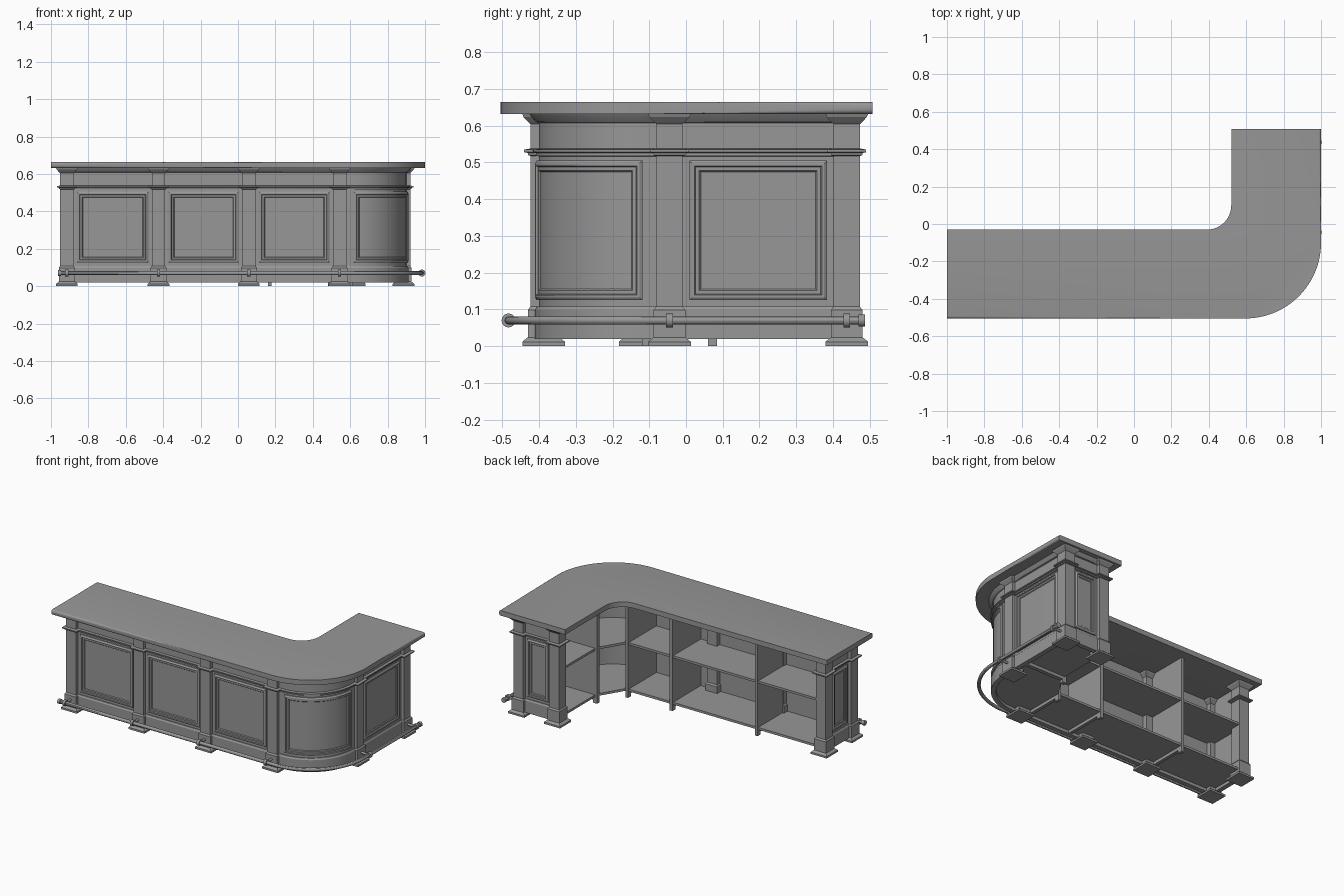
import bpy, bmesh, math
from mathutils import Vector

if "Cube" in bpy.data.objects:
    bpy.data.objects.remove(bpy.data.objects["Cube"])

grey = bpy.data.materials.new("plain grey")
grey.use_nodes = True
grey.diffuse_color = (0.31, 0.31, 0.31, 1)
grey.node_tree.nodes["Principled BSDF"].inputs["Base Color"].default_value = grey.diffuse_color

CENTRE = Vector((0.6, -0.1))   # centre of the rounded corner
WALL_R = 0.3
TOP = 0.632                    # underside of the counter
SOUTH, EAST, NORTH, WEST = (Vector(v) for v in ((0, -1), (1, 0), (0, 1), (-1, 0)))


def finish(name, bm, smooth=False, recalc=True):
    if recalc:
        bmesh.ops.recalc_face_normals(bm, faces=bm.faces)
    mesh = bpy.data.meshes.new(name)
    bm.to_mesh(mesh)
    bm.free()
    mesh.materials.append(grey)
    ob = bpy.data.objects.new(name, mesh)
    bpy.context.collection.objects.link(ob)
    if smooth:
        bpy.ops.object.select_all(action="DESELECT")
        ob.select_set(True)
        bpy.context.view_layer.objects.active = ob
        bpy.ops.object.shade_smooth_by_angle(angle=math.radians(30))
    return ob


def arc(centre, r, a0, a1, n=20):
    angles = [math.radians(a0 + (a1 - a0) * i / n) for i in range(n + 1)]
    return [Vector((centre[0] + r * math.cos(a), centre[1] + r * math.sin(a))) for a in angles]


def loft(bm, rings, capped=True):
    loops = [[bm.verts.new(p) for p in ring] for ring in rings]
    for a, b in zip(loops, loops[1:]):
        for i in range(len(a)):
            j = (i + 1) % len(a)
            bm.faces.new((a[i], a[j], b[j], b[i]))
    if capped:
        bm.faces.new(loops[0][::-1])
        bm.faces.new(loops[-1])
    return loops


def prism(name, outline, z0, z1):
    bm = bmesh.new()
    loft(bm, [[(p[0], p[1], z) for p in outline] for z in (z0, z1)])
    return finish(name, bm)


def box(name, x0, x1, y0, y1, z0, z1):
    return prism(name, [(x0, y0), (x1, y0), (x1, y1), (x0, y1)], z0, z1)


# Outer wall line as (point, outward offset direction), with mitred corners
wall = [(Vector((-0.93, -0.1)), WEST), (Vector((-0.93, -0.4)), WEST + SOUTH)]
wall += [(p, (p - CENTRE).normalized()) for p in arc(CENTRE, WALL_R, -90, 0)]
wall += [(Vector((0.9, 0.452)), EAST + NORTH), (Vector((0.6, 0.452)), NORTH)]


def sweep(name, profile):
    bm = bmesh.new()
    loft(bm, [[(*(p + d * n), z) for d, z in profile] for p, n in wall])
    return finish(name, bm, True)


sweep("outer_wall", [(-0.018, 0.02), (0, 0.02), (0, TOP), (-0.018, TOP)])
sweep("skirting", [(-0.005, 0.02), (0.012, 0.02), (0.012, 0.098), (0.006, 0.108), (-0.005, 0.108)])
sweep("frieze_band", [(-0.005, 0.515), (0.008, 0.518), (0.008, 0.526), (0.016, 0.528),
                      (0.016, 0.535), (-0.005, 0.538)])
sweep("crown_moulding", [(-0.005, 0.606), (0.008, 0.61), (0.02, 0.624), (0.025, TOP), (-0.005, TOP)])


# Square posts with foot, skirting, band and crown, as stacked square sections
def post(name, x, y):
    sections = [(0.058, 0), (0.058, 0.012), (0.046, 0.022), (0.043, 0.024), (0.043, 0.098),
                (0.036, 0.108), (0.036, 0.518), (0.043, 0.52), (0.043, 0.526), (0.053, 0.528),
                (0.053, 0.535), (0.036, 0.538), (0.036, 0.604), (0.042, 0.61),
                (0.055, 0.624), (0.058, TOP)]
    bm = bmesh.new()
    loft(bm, [[(x + sx * h, y + sy * h, z) for sx, sy in ((-1, -1), (1, -1), (1, 1), (-1, 1))]
              for h, z in sections])
    return finish(name, bm)


FRONT_X = (-0.915, -0.425, 0.058, 0.543)
SIDE_Y = (-0.045, 0.4375)
for i, x in enumerate(FRONT_X):
    post(f"front_post_{i + 1}", x, -0.3875)
for i, y in enumerate(SIDE_Y):
    post(f"side_post_{i + 1}", 0.885, y)
post("left_end_inner_post", -0.915, -0.125)
post("back_end_inner_post", 0.625, 0.4375)


# Moulded panel frames: nested rectangles of (inset, height) mapped onto a wall
def panel(name, place, length, n=1):
    z0, z1 = 0.125, 0.505
    steps = [(0, -0.004), (0, 0.007), (0.008, 0.012), (0.014, 0.012), (0.017, 0.005),
             (0.027, 0.005), (0.032, -0.001)]
    rings = []
    for inset, h in steps:
        s = [inset + (length - 2 * inset) * i / n for i in range(n + 1)]
        rings.append([(*place(t, h), z0 + inset) for t in s] +
                     [(*place(t, h), z1 - inset) for t in reversed(s)])
    bm = bmesh.new()
    loft(bm, rings, capped=False)
    return finish(name, bm, n > 1, recalc=False)


def flat_panel(name, a, b, normal):
    along = (b - a).normalized()
    start = a + along * 0.054
    panel(name, lambda s, h: start + along * s + normal * h, (b - a).length - 0.108)


for i, (a, b) in enumerate(zip(FRONT_X, FRONT_X[1:])):
    flat_panel(f"front_panel_{i + 1}", Vector((a, -0.4)), Vector((b, -0.4)), SOUTH)
flat_panel("side_panel", Vector((0.9, SIDE_Y[0])), Vector((0.9, SIDE_Y[1])), EAST)
flat_panel("back_end_panel", Vector((0.885, 0.452)), Vector((0.625, 0.452)), NORTH)
flat_panel("left_end_panel", Vector((-0.93, -0.125)), Vector((-0.93, -0.3875)), WEST)


def on_curve(s, h):
    a = -math.pi / 2 + s / WALL_R + 0.06
    return CENTRE + Vector((math.cos(a), math.sin(a))) * (WALL_R + h)


panel("curved_panel", on_curve, WALL_R * (math.pi / 2 - 0.12), 20)

# Counter top, rounded along its outer edge only
outer = [Vector((-1, -0.505))] + arc((0.595, -0.1), 0.405, -90, 0, 32) + [Vector((1, 0.508))]
inner = [Vector((0.52, 0.508))] + arc((0.39, 0.1), 0.13, 0, -90, 16) + [Vector((-1, -0.03))]
bm = bmesh.new()
loops = loft(bm, [[(*p, z) for p in outer + inner] for z in (TOP, 0.665)])
rim = [bm.edges.get((ring[i], ring[i + 1])) for ring in loops for i in range(len(outer) - 1)]
bmesh.ops.bevel(bm, geom=rim, offset=0.013, segments=4, profile=0.5, affect="EDGES")
finish("counter_top", bm, True)

# Open shelving behind the walls
shelf = [Vector((-0.915, -0.095)), Vector((-0.915, -0.385)), Vector((0.6, -0.385))]
shelf += arc(CENTRE, 0.285, -85, 0, 14)
shelf += [Vector((0.885, 0.44)), Vector((0.6, 0.44)), Vector((0.6, 0.07)), Vector((0.5, -0.095))]
prism("bottom_shelf", shelf, 0.04, 0.055)
prism("middle_shelf", shelf, 0.345, 0.36)
for i, x in enumerate((-0.447, 0.17, 0.492)):
    box(f"front_divider_{i + 1}", x - 0.01, x + 0.01, -0.385, -0.088, 0.02, TOP)
    box(f"front_divider_foot_{i + 1}", x - 0.01, x + 0.01, -0.12, -0.088, 0, 0.02)
box("side_divider", 0.585, 0.885, 0.06, 0.085, 0.02, TOP)
box("side_divider_foot", 0.585, 0.615, 0.06, 0.085, 0, 0.02)


# Foot rail with end knobs, clamps and arms
def cylinder(name, a, b, r, sides=16):
    a, b = Vector(a), Vector(b)
    bm = bmesh.new()
    bmesh.ops.create_cone(bm, cap_ends=True, segments=sides, radius1=r, radius2=r, depth=(b - a).length)
    bm.transform((b - a).to_track_quat("Z", "Y").to_matrix().to_4x4())
    bmesh.ops.translate(bm, verts=bm.verts, vec=(a + b) / 2)
    return finish(name, bm, True)


RAIL_Z, RAIL_Y, RAIL_X = 0.07, -0.483, 0.983
route = [Vector((-0.95, RAIL_Y))] + arc(CENTRE, 0.383, -90, 0, 24) + [Vector((RAIL_X, 0.475))]
bm = bmesh.new()
rings = []
for i, p in enumerate(route):
    out = (p - CENTRE).normalized() if 0 < i < len(route) - 1 else (EAST if i else SOUTH)
    rings.append([(*(p + out * 0.011 * math.cos(a)), RAIL_Z + 0.011 * math.sin(a))
                  for a in (math.tau * k / 12 for k in range(12))])
loft(bm, rings)
finish("foot_rail", bm, True)
cylinder("rail_knob_left", (-0.962, RAIL_Y, RAIL_Z), (-0.945, RAIL_Y, RAIL_Z), 0.016)
cylinder("rail_knob_back", (RAIL_X, 0.47, RAIL_Z), (RAIL_X, 0.487, RAIL_Z), 0.016)
for i, x in enumerate(FRONT_X):
    cylinder(f"front_clamp_{i + 1}", (x - 0.009, RAIL_Y, RAIL_Z), (x + 0.009, RAIL_Y, RAIL_Z), 0.019)
    cylinder(f"front_arm_{i + 1}", (x, RAIL_Y, RAIL_Z), (x, -0.42, RAIL_Z), 0.008)
for i, y in enumerate(SIDE_Y):
    cylinder(f"side_clamp_{i + 1}", (RAIL_X, y - 0.009, RAIL_Z), (RAIL_X, y + 0.009, RAIL_Z), 0.019)
    cylinder(f"side_arm_{i + 1}", (RAIL_X, y, RAIL_Z), (0.92, y, RAIL_Z), 0.008)
